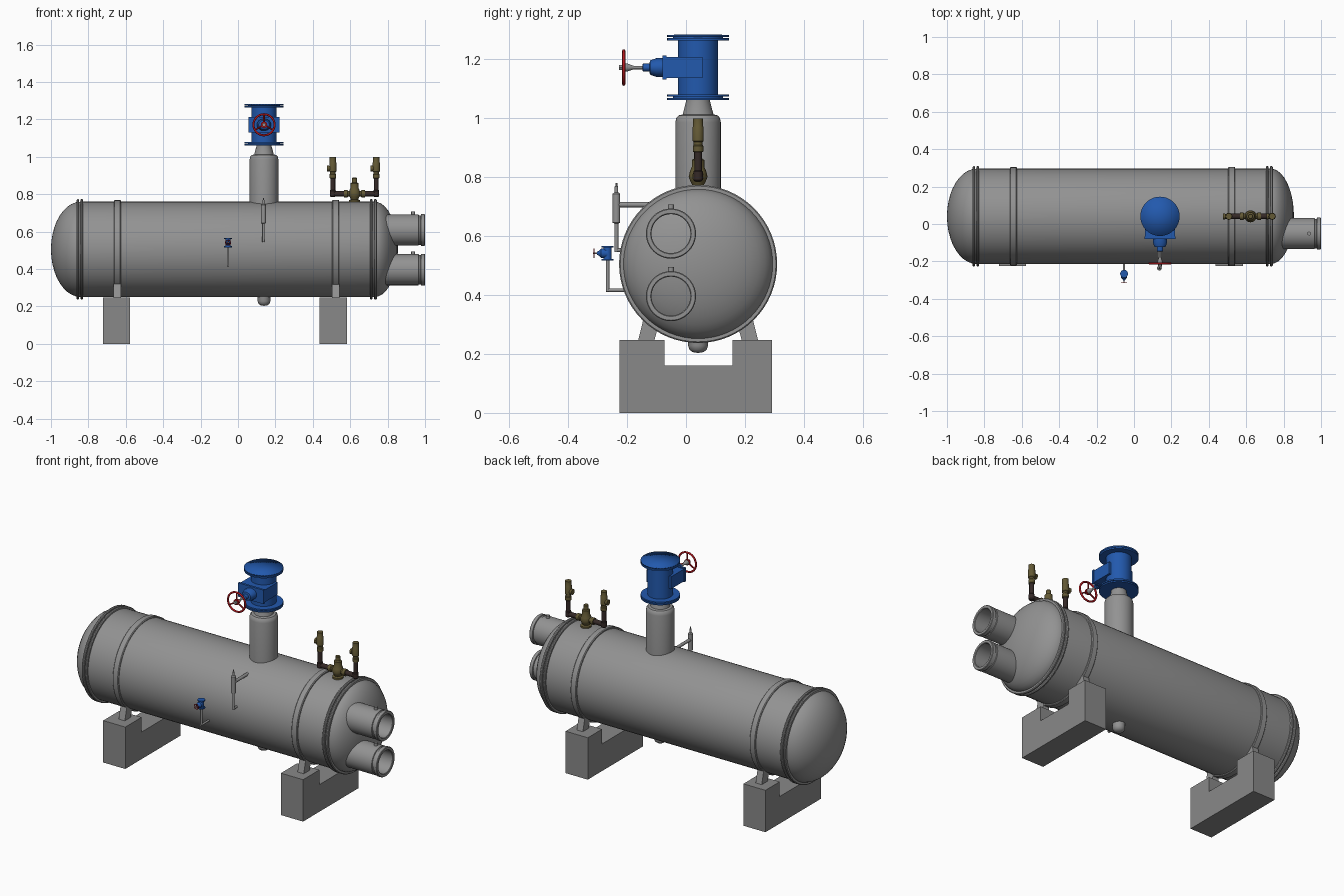
import bpy, bmesh, math
from mathutils import Vector, Matrix

if "Cube" in bpy.data.objects:
    bpy.data.objects.remove(bpy.data.objects["Cube"])


def mat(name, rgb):
    m = bpy.data.materials.new(name)
    m.diffuse_color = (*rgb, 1)
    m.use_nodes = True
    m.node_tree.nodes["Principled BSDF"].inputs["Base Color"].default_value = m.diffuse_color
    return m


STEEL = mat("vessel grey", (0.29, 0.29, 0.29))
CONCRETE = mat("concrete grey", (0.25, 0.25, 0.25))
BLUE = mat("valve blue", (0.016, 0.10, 0.42))
RED = mat("handwheel red", (0.45, 0.008, 0.012))
BRASS = mat("brass", (0.125, 0.10, 0.035))
DARK = mat("dark pipe", (0.035, 0.022, 0.02))
X, Y, Z = Vector((1, 0, 0)), Vector((0, 1, 0)), Vector((0, 0, 1))
CY, CZ = 0.041, 0.505  # vessel axis
NX = 0.139             # outlet nozzle position


def finish(bm, name, m, angle=35):
    bmesh.ops.recalc_face_normals(bm, faces=bm.faces[:])
    me = bpy.data.meshes.new(name)
    bm.to_mesh(me)
    bm.free()
    ob = bpy.data.objects.new(name, me)
    bpy.context.collection.objects.link(ob)
    me.materials.append(m)
    bpy.ops.object.select_all(action='DESELECT')
    ob.select_set(True)
    bpy.context.view_layer.objects.active = ob
    bpy.ops.object.shade_smooth_by_angle(angle=math.radians(angle))
    return ob


def lathe(name, m, origin, axis, prof, n=32, angle=35, closed=False, squash=None):
    """Revolve (radius, distance) points about an axis; squash scales the mesh about its origin."""
    bm = bmesh.new()
    rot = Z.rotation_difference(axis).to_matrix()
    rings = []
    for r, t in prof:
        if r < 1e-6:
            pts = [Vector((0, 0, t))]
        else:
            pts = [Vector((r * math.cos(2 * math.pi * i / n), r * math.sin(2 * math.pi * i / n), t)) for i in range(n)]
        ring = []
        for p in pts:
            p = rot @ p
            if squash:
                p = Vector(a * b for a, b in zip(p, squash))
            ring.append(bm.verts.new(p + Vector(origin)))
        rings.append(ring)
    pairs = list(zip(rings, rings[1:] + rings[:1])) if closed else list(zip(rings, rings[1:]))
    for a, b in pairs:
        for i in range(n):
            j = (i + 1) % n
            f = [a[i % len(a)], a[j % len(a)], b[j % len(b)], b[i % len(b)]]
            f = list(dict.fromkeys(f))
            if len(f) > 2:
                bm.faces.new(f)
    if not closed:
        for ring in (rings[0], rings[-1]):
            if len(ring) > 2:
                bm.faces.new(ring)
    return finish(bm, name, m, angle)


def rod(name, m, a, b, r, n=16):
    d = Vector(b) - Vector(a)
    return lathe(name, m, a, d.normalized(), [(r, 0), (r, d.length)], n)


def torus(name, m, origin, axis, R, r):
    prof = [(R + r * math.cos(k * math.pi / 4), r * math.sin(k * math.pi / 4)) for k in range(8)]
    return lathe(name, m, origin, axis, prof, 32, 60, closed=True)


def extrude_x(name, m, yz, x0, x1):
    """Prism of a y-z outline."""
    bm = bmesh.new()
    f = bm.faces.new([bm.verts.new((x0, y, z)) for y, z in yz])
    g = bmesh.ops.extrude_face_region(bm, geom=[f])
    bmesh.ops.translate(bm, vec=(x1 - x0, 0, 0), verts=[v for v in g['geom'] if isinstance(v, bmesh.types.BMVert)])
    return finish(bm, name, m, 20)


def handwheel(name, x, y, z, R, r, hub):
    torus(name + "_rim", RED, (x, y, z), Y, R - r, r)
    for k in range(3):
        a = math.radians(90 + 120 * k)
        rod(f"{name}_spoke_{k}", RED, (x, y, z), (x + (R - r) * math.cos(a), y, z + (R - r) * math.sin(a)), r * 0.8, 8)
    rod(name + "_hub", RED, (x, y - r, z), (x, y + r, z), hub, 12)


# Vessel shell with elliptical heads
R = 0.255
arc = [k * math.pi / 20 for k in range(11)]
shell = [(R * math.sin(a), -0.84 - 0.16 * math.cos(a)) for a in arc]
shell += [(R * math.sin(a), 0.73 + 0.125 * math.cos(a)) for a in reversed(arc)]
lathe("vessel_shell", STEEL, (0, CY, CZ), X, shell, 64)

# Paired flange rings and saddle straps
for i, (x0, x1, r) in enumerate([(-0.863, -0.849, 0.268), (-0.842, -0.828, 0.268), (0.705, 0.719, 0.268),
                                 (0.727, 0.742, 0.268), (-0.664, -0.626, 0.263), (0.503, 0.541, 0.265)]):
    b = 0.004
    lathe(f"shell_ring_{i}", STEEL, (0, CY, CZ), X,
          [(R - 0.01, x0), (r - b, x0), (r, x0 + b), (r, x1 - b), (r - b, x1), (R - 0.01, x1)], 64, closed=True)

# Water pipes with rim lip and small tapping stubs
for i, z in enumerate((0.608, 0.396)):
    lathe(f"water_pipe_{i}", STEEL, (0, -0.051, z), X,
          [(0.083, 0.72), (0.083, 0.965), (0.079, 0.967), (0.079, 0.977), (0.085, 0.979), (0.085, 0.997),
           (0.082, 1.0), (0.069, 1.0), (0.066, 0.997), (0.066, 0.8), (0, 0.8)], 40)
    rod(f"pipe_stub_{i}", STEEL, (0.936, -0.051, z + 0.07), (0.936, -0.051, z + 0.098), 0.01)

# Concrete saddles and sloping legs
for i, (x0, x1, lx) in enumerate([(-0.722, -0.578, -0.645), (0.437, 0.582, 0.522)]):
    extrude_x(f"saddle_block_{i}", CONCRETE,
              [(-0.225, 0), (0.291, 0), (0.291, 0.247), (0.158, 0.247), (0.158, 0.16),
               (-0.073, 0.16), (-0.073, 0.247), (-0.225, 0.247)], x0, x1)
    for s in (-1, 1):
        pts = [(0.203, 0.247), (0.148, 0.247), (0.125, 0.33), (0.18, 0.34)]
        extrude_x(f"saddle_leg_{i}_{s}", STEEL, [(CY + s * a, b) for a, b in pts], lx - 0.02, lx + 0.02)

# Oil sump underneath
lathe("sump", STEEL, (NX, CY, 0), Z,
      [(0, 0.203), (0.018, 0.206), (0.029, 0.214), (0.034, 0.228), (0.034, 0.3)], 24)

# Outlet nozzle with rounded shoulder and reducer
lathe("outlet_nozzle", STEEL, (NX, CY, 0), Z,
      [(0.077, 0.7), (0.077, 0.985), (0.074, 1.0), (0.066, 1.009), (0.052, 1.012), (0.050, 1.02),
       (0.041, 1.055), (0.041, 1.07)], 40)

# Main stop valve body with double flanges
lathe("main_valve_body", BLUE, (NX, CY, 0), Z, [(0.068, 1.07), (0.068, 1.27)], 40)
for i, (z0, z1, r) in enumerate([(1.061, 1.068, 0.105), (1.068, 1.072, 0.085), (1.072, 1.08, 0.105),
                                 (1.263, 1.271, 0.105), (1.271, 1.275, 0.085)]):
    lathe(f"main_valve_flange_{i}", BLUE, (NX, CY, 0), Z, [(r, z0), (r, z1)], 40)
lathe("main_valve_top_flange", BLUE, (NX, CY, 0), Z,
      [(0.095, 1.275), (0.105, 1.275), (0.105, 1.282), (0, 1.283)], 40, 180)

# Bonnet, neck, stem and wheel
VZ = 1.171
extrude_x("main_bonnet_box", BLUE, [(0.056, VZ - 0.036), (0.056, VZ + 0.036), (-0.068, VZ + 0.036), (-0.068, VZ - 0.036)],
          NX - 0.08, NX + 0.08)
extrude_x("main_bonnet_flange", BLUE, [(-0.066, VZ - 0.041), (-0.066, VZ + 0.041), (-0.079, VZ + 0.041), (-0.079, VZ - 0.041)],
          NX - 0.083, NX + 0.083)
lathe("main_bonnet_cone", BLUE, (NX, 0, VZ), -Y,
      [(0.032, 0.075), (0.032, 0.10), (0.024, 0.122), (0.014, 0.124), (0.014, 0.145), (0.009, 0.148)], 24,
      squash=(1.2, 1, 1))
rod("main_stem", STEEL, (NX, -0.14, VZ), (NX, -0.215, VZ), 0.006)
lathe("main_wheel_boss", STEEL, (NX, 0, VZ), -Y, [(0.006, 0.178), (0.014, 0.2), (0.014, 0.206)], 16)
rod("main_stem_nut", STEEL, (NX, -0.21, VZ), (NX, -0.228, VZ), 0.01, 6)
handwheel("main_wheel", NX, -0.211, VZ, 0.062, 0.0055, 0.017)

# Safety valve manifold
SX, SZ = 0.623, 0.802
lathe("relief_changeover_body", BRASS, (SX, CY, 0), Z,
      [(0.03, 0.755), (0.03, 0.768), (0.019, 0.772), (0.026, 0.785), (0.032, 0.80), (0.028, 0.818), (0.021, 0.835),
       (0.021, 0.858), (0.014, 0.862), (0.014, 0.884), (0.011, 0.888)], 20)
lathe("relief_changeover_arms", BRASS, (SX, CY, SZ), X,
      [(0.02, -0.055), (0.02, -0.038), (0.015, -0.034), (0.015, 0.034), (0.02, 0.038), (0.02, 0.055)], 16)
for i, x in enumerate((0.507, 0.739)):
    rod(f"relief_arm_{i}", DARK, (SX, CY, SZ), (x, CY, SZ), 0.014)
    lathe(f"relief_riser_{i}", DARK, (x, CY, 0), Z, [(0.011, 0.785), (0.016, 0.79), (0.016, 0.818), (0.013, 0.822), (0.013, 0.89)], 16)
    lathe(f"relief_valve_{i}", BRASS, (x, CY, 0), Z,
          [(0.015, 0.884), (0.018, 0.887), (0.018, 0.905), (0.015, 0.909), (0.015, 0.918), (0.019, 0.922),
           (0.019, 0.968), (0.017, 0.972), (0.017, 0.998)], 16)
    lathe(f"relief_outlet_{i}", BRASS, (x, CY, 0.938), -X, [(0.013, 0), (0.013, 0.02), (0.016, 0.02), (0.016, 0.03)], 16)

# Float level column
LX, LY = 0.136, -0.236
lathe("level_column", STEEL, (LX, LY, 0), Z,
      [(0.0065, 0.545), (0.0065, 0.642), (0.013, 0.645), (0.013, 0.743), (0.006, 0.748), (0.006, 0.768),
       (0.003, 0.77), (0.003, 0.78)], 16)
rod("level_upper_branch", STEEL, (LX, LY, 0.706), (LX, -0.08, 0.706), 0.009)
rod("level_lower_branch", STEEL, (LX, LY, 0.552), (LX, -0.18, 0.552), 0.0065)

# Small blue drain valve with pipe to the shell
DX, DY, DZ = -0.053, -0.266, 0.541
lathe("drain_valve_body", BLUE, (DX, DY, 0), Z,
      [(0.021, DZ - 0.025), (0.021, DZ - 0.019), (0.014, DZ - 0.019), (0.014, DZ + 0.019), (0.021, DZ + 0.019), (0.021, DZ + 0.025)], 20)
lathe("drain_valve_bonnet", BLUE, (DX, DY, DZ), -Y, [(0.016, 0), (0.016, 0.022), (0.008, 0.03), (0.005, 0.036)], 16)
rod("drain_valve_stem", STEEL, (DX, DY - 0.03, DZ), (DX, DY - 0.05, DZ), 0.003, 8)
handwheel("drain_wheel", DX, DY - 0.046, DZ, 0.016, 0.002, 0.005)
rod("drain_pipe_vertical", STEEL, (DX, DY, DZ - 0.02), (DX, DY, 0.411), 0.006)
rod("drain_pipe_horizontal", STEEL, (DX, DY - 0.006, 0.416), (DX, -0.18, 0.416), 0.006)
